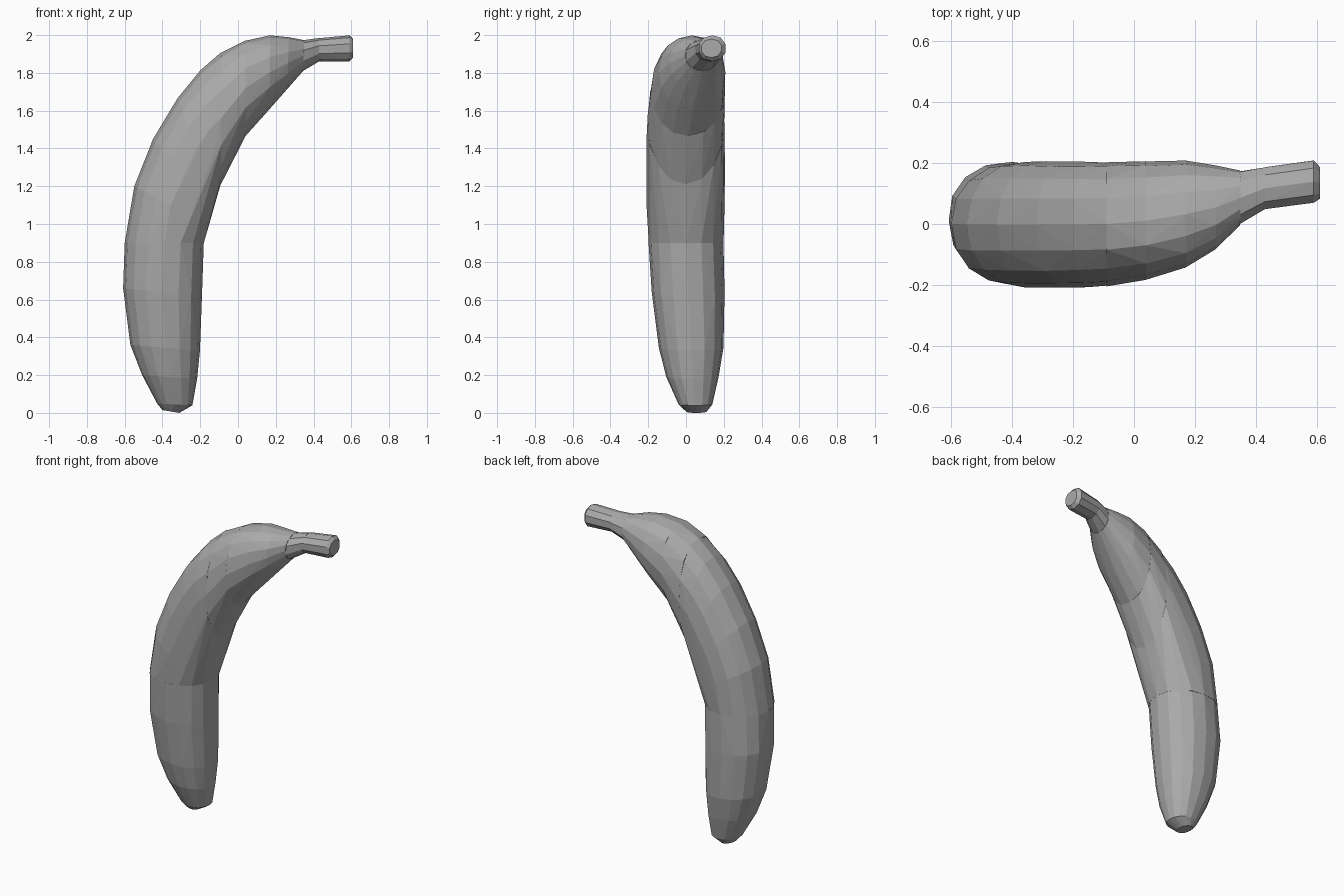
import bpy, bmesh, math, random
from mathutils import Vector

random.seed(4)
default_cube = bpy.data.objects.get("Cube")
if default_cube:
    bpy.data.objects.remove(default_cube, do_unlink=True)

# One plain grey for the whole fruit
grey = bpy.data.materials.new("plain_grey")
grey.use_nodes = True
grey.diffuse_color = (0.4, 0.4, 0.4, 1)
grey.node_tree.nodes["Principled BSDF"].inputs["Base Color"].default_value = (0.4, 0.4, 0.4, 1)


def ring(section, sides, wobble):
    """Rounded cross-section between an outer and an inner edge point."""
    outer_x, outer_z, inner_x, inner_z, front, back = section
    outer = Vector((outer_x, 0, outer_z))
    inner = Vector((inner_x, 0, inner_z))
    middle, reach = (outer + inner) / 2, (outer - inner) / 2
    centre_y, half_width = (front + back) / 2, (back - front) / 2
    points = []
    for i in range(sides):
        angle = math.tau * i / sides
        c, s = math.cos(angle), math.sin(angle)
        across = math.copysign(abs(c) ** 0.92, c)
        along = math.copysign(abs(s) ** 0.92, s)
        shrink = 1 - random.uniform(0, wobble)
        point = middle + reach * across * shrink
        point.y = centre_y + half_width * along * shrink
        points.append(point)
    return points


def faceted_part(name, sections, sides=16, wobble=0.02):
    """Faceted convex block wrapped around a run of cross-sections."""
    bm = bmesh.new()
    for section in sections:
        for point in ring(section, sides, wobble):
            bm.verts.new(point)
    hull = bmesh.ops.convex_hull(bm, input=bm.verts)
    unused = {v for v in hull["geom_interior"] + hull["geom_unused"]
              if isinstance(v, bmesh.types.BMVert)}
    bmesh.ops.delete(bm, geom=list(unused), context="VERTS")
    bmesh.ops.recalc_face_normals(bm, faces=bm.faces)
    mesh = bpy.data.meshes.new(name)
    bm.to_mesh(mesh)
    bm.free()
    mesh.materials.append(grey)
    part = bpy.data.objects.new(name, mesh)
    bpy.context.collection.objects.link(part)
    return part


# Sections: outer x, outer z, inner x, inner z, front y, back y
waist = (-0.6, 0.9, -0.18, 0.9, -0.2, 0.2)
bend = (-0.09, 1.91, -0.09, 1.21, -0.205, 0.205)
shoulder = (0.04, 1.975, 0.04, 1.465, -0.185, 0.207)
neck = (0.35, 1.975, 0.345, 1.81, -0.005, 0.177)
stem_base = (0.43, 1.985, 0.43, 1.86, 0.045, 0.19)

# Lower body with blunt tip
faceted_part("lower_body", [
    (-0.4, 0.015, -0.31, 0, 0, 0.11),
    (-0.43, 0.05, -0.24, 0.04, -0.04, 0.14),
    (-0.51, 0.2, -0.215, 0.18, -0.105, 0.175),
    (-0.57, 0.36, -0.2, 0.33, -0.145, 0.2),
    (-0.612, 0.66, -0.19, 0.62, -0.185, 0.207),
    waist])

# Curved middle body
faceted_part("middle_body", [
    waist,
    (-0.55, 1.2, -0.16, 1, -0.21, 0.207),
    (-0.45, 1.45, -0.13, 1.08, -0.212, 0.207),
    (-0.32, 1.67, -0.12, 1.13, -0.212, 0.207),
    (-0.2, 1.82, -0.1, 1.18, -0.21, 0.207),
    bend])

# Upper body narrowing to the stem
faceted_part("upper_band", [bend, shoulder])
faceted_part("upper_body", [
    shoulder,
    (0.17, 2.0, 0.17, 1.61, -0.145, 0.21),
    (0.27, 1.99, 0.26, 1.715, -0.085, 0.195),
    neck])

# Stem
faceted_part("stem_neck", [neck, stem_base], sides=10)
faceted_part("stem_tip", [
    stem_base,
    (0.59, 2.0, 0.59, 1.86, 0.066, 0.212),
    (0.61, 1.98, 0.61, 1.88, 0.08, 0.19)], sides=10)
